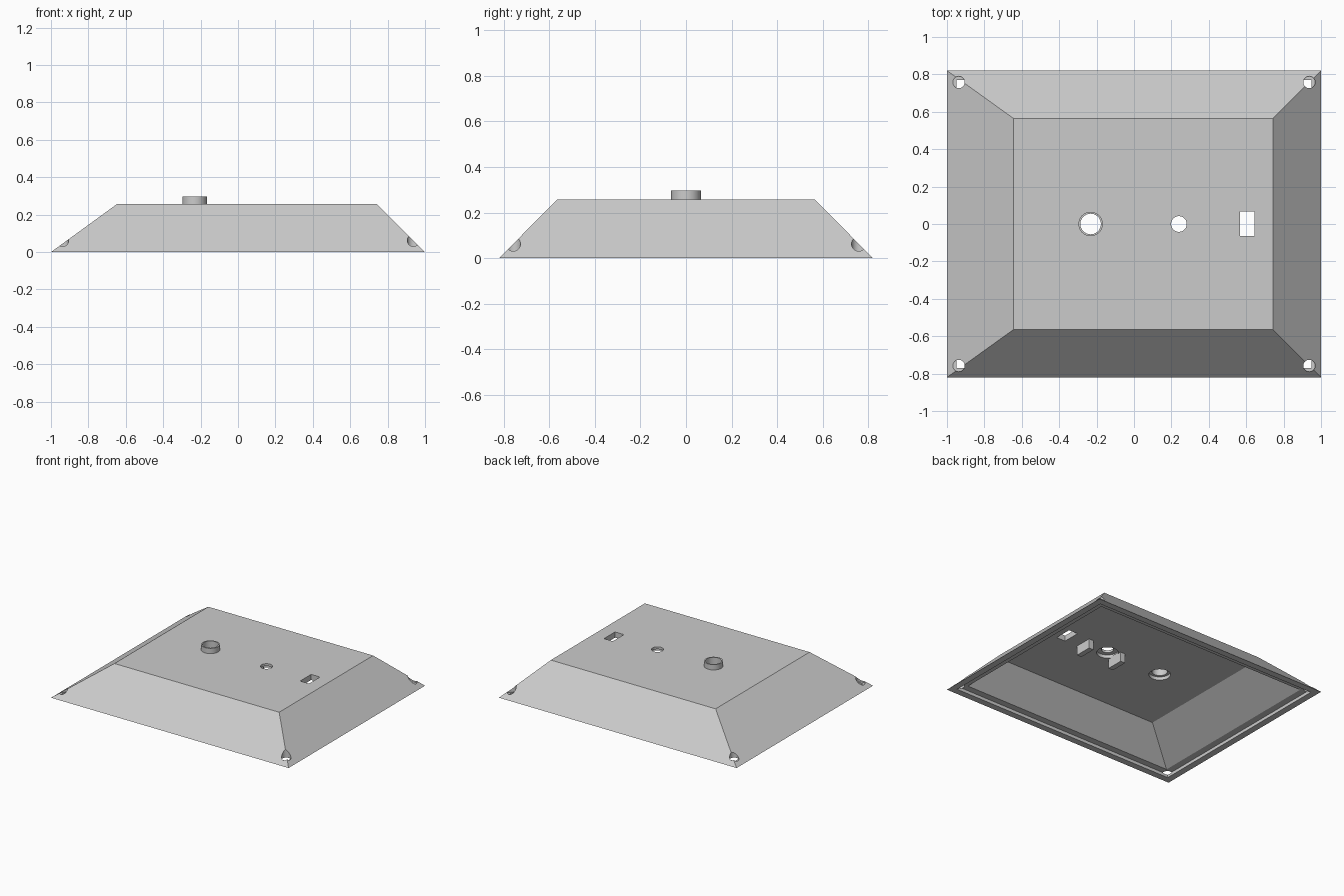
import bpy, bmesh, math
from mathutils import Vector

if "Cube" in bpy.data.objects:
    bpy.data.objects.remove(bpy.data.objects["Cube"], do_unlink=True)

grey = bpy.data.materials.new("light_grey")
grey.use_nodes = True
grey.diffuse_color = (0.6, 0.6, 0.6, 1)
grey.node_tree.nodes["Principled BSDF"].inputs["Base Color"].default_value = (0.6, 0.6, 0.6, 1)


def make_object(name, bm):
    bmesh.ops.recalc_face_normals(bm, faces=bm.faces)
    mesh = bpy.data.meshes.new(name)
    bm.to_mesh(mesh)
    bm.free()
    mesh.materials.append(grey)
    obj = bpy.data.objects.new(name, mesh)
    bpy.context.collection.objects.link(obj)
    return obj


def frustum(name, low, high):
    """Solid between two rectangles, each given as (x0, x1, y0, y1, z)."""
    bm = bmesh.new()
    rings = [[bm.verts.new(p) for p in ((x0, y0, z), (x1, y0, z), (x1, y1, z), (x0, y1, z))]
             for x0, x1, y0, y1, z in (low, high)]
    for ring in rings:
        bm.faces.new(ring)
    for i in range(4):
        j = (i + 1) % 4
        bm.faces.new((rings[0][i], rings[0][j], rings[1][j], rings[1][i]))
    return make_object(name, bm)


def box(name, x0, x1, y0, y1, z0, z1):
    return frustum(name, (x0, x1, y0, y1, z0), (x0, x1, y0, y1, z1))


def cylinder(name, x, y, radius, z0, z1):
    bm = bmesh.new()
    bmesh.ops.create_cone(bm, cap_ends=True, segments=40, radius1=radius,
                          radius2=radius, depth=z1 - z0)
    bmesh.ops.translate(bm, verts=bm.verts, vec=Vector((x, y, (z0 + z1) / 2)))
    return make_object(name, bm)


def cut(target, cutter):
    cutter.hide_render = True
    mod = target.modifiers.new("cut", "BOOLEAN")
    mod.operation = "DIFFERENCE"
    mod.solver = "EXACT"
    mod.object = cutter
    bpy.context.view_layer.objects.active = target
    bpy.ops.object.modifier_apply(modifier=mod.name)
    bpy.data.objects.remove(cutter, do_unlink=True)


def smooth(obj):
    bpy.ops.object.select_all(action="DESELECT")
    obj.select_set(True)
    bpy.context.view_layer.objects.active = obj
    bpy.ops.object.shade_smooth_by_angle(angle=math.radians(25))


TOP, CEILING, LEDGE, WEB = 0.258, 0.215, 0.024, 0.24
TUBE_X, HOLE_X = -0.232, 0.24

# Sloped cover, hollowed from below with a stepped rim
cover = frustum("cover_shell", (-1, 1, -0.82, 0.82, 0), (-0.645, 0.742, -0.565, 0.565, TOP))
cut(cover, frustum("cavity", (-0.905, 0.9, -0.725, 0.72, LEDGE - 0.005),
                   (-0.62, 0.705, -0.54, 0.51, CEILING)))
cut(cover, box("rim_recess", -0.95, 0.95, -0.77, 0.77, -0.1, LEDGE))

# Screw holes in the corners, stopping above the rim
for sx in (-1, 1):
    for sy in (-1, 1):
        cut(cover, cylinder("screw_hole", sx * 0.937, sy * 0.758, 0.032, LEDGE - 0.004, 0.4))

# Openings through the top plate, the round ones counterbored from below
for x, radius in ((TUBE_X, 0.06), (HOLE_X, 0.042)):
    cut(cover, cylinder("round_opening", x, 0, radius, 0.1, 0.4))
    cut(cover, cylinder("counterbore", x, 0, 0.075, 0.1, WEB))
cut(cover, box("slot", 0.568, 0.643, -0.065, 0.068, 0.1, 0.4))
smooth(cover)

# Raised tube
tube = cylinder("tube", TUBE_X, 0, 0.065, WEB, 0.298)
cut(tube, cylinder("tube_bore", TUBE_X, 0, 0.055, 0.1, 0.4))
smooth(tube)

# Tabs hanging under the top plate
for side, x in (("right", 0.155), ("left", 0.44)):
    box(side + "_tab", x - 0.02, x + 0.02, -0.065, 0.065, 0.143, CEILING + 0.01)
